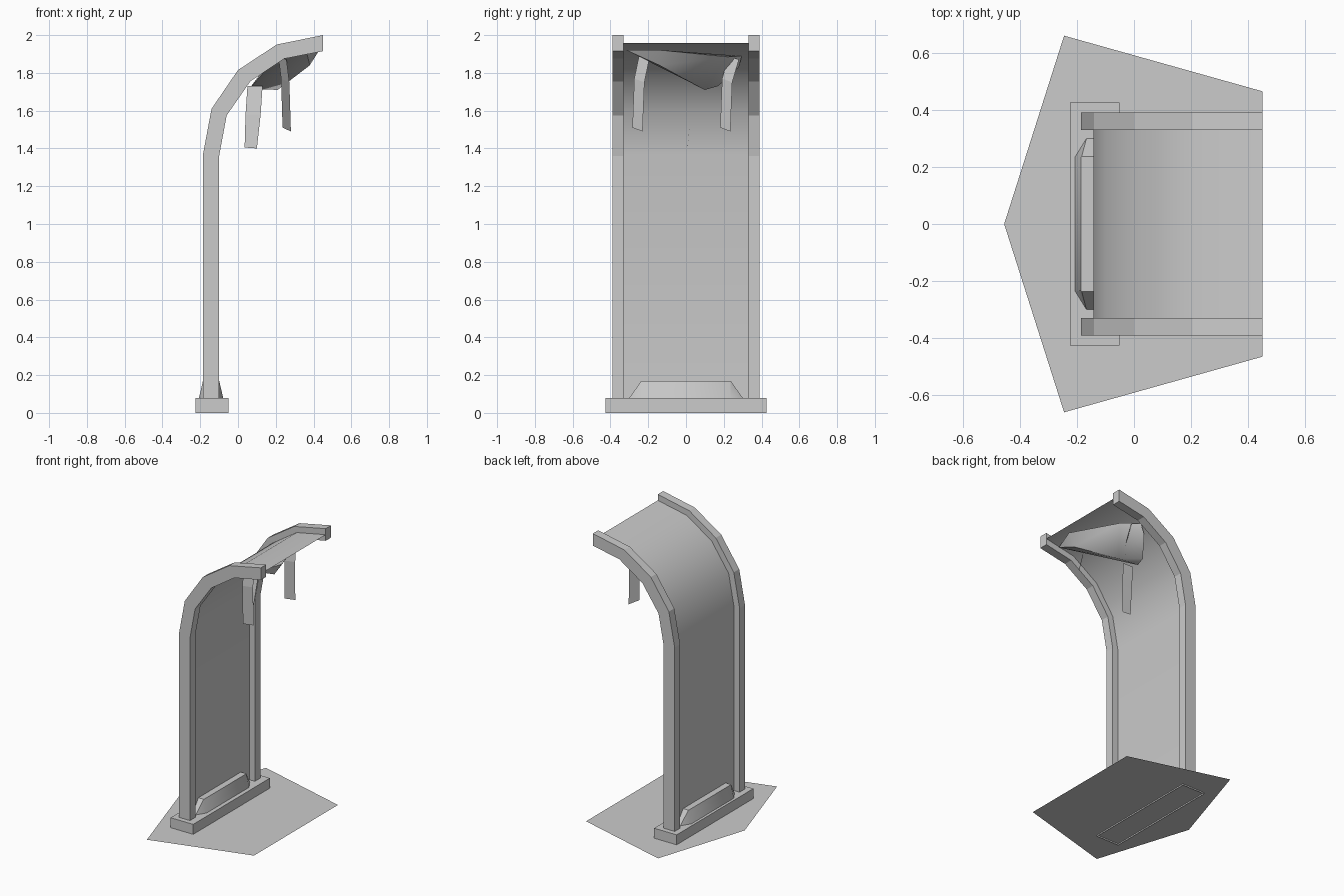
import bpy, bmesh

cube = bpy.data.objects.get("Cube")
if cube:
    bpy.data.objects.remove(cube, do_unlink=True)

# One plain grey for everything
grey = bpy.data.materials.new("plain_grey")
grey.use_nodes = True
colour = (0.6, 0.6, 0.6, 1)
grey.diffuse_color = colour
grey.node_tree.nodes["Principled BSDF"].inputs["Base Color"].default_value = colour


def finish(name, bm, smooth=None):
    """Turn a bmesh into an object; smooth is an optional sharp-edge angle."""
    mesh = bpy.data.meshes.new(name)
    bm.to_mesh(mesh)
    bm.free()
    mesh.materials.append(grey)
    obj = bpy.data.objects.new(name, mesh)
    bpy.context.scene.collection.objects.link(obj)
    if smooth:
        bpy.ops.object.select_all(action='DESELECT')
        obj.select_set(True)
        bpy.context.view_layer.objects.active = obj
        bpy.ops.object.shade_smooth_by_angle(angle=smooth)
    return obj


def loft(name, rings, closed=True, caps=(), smooth=None):
    """Bridge a series of equally long point rows; caps lists rings to fill."""
    bm = bmesh.new()
    rows = [[bm.verts.new(p) for p in ring] for ring in rings]
    n = len(rows[0])
    for a, b in zip(rows, rows[1:]):
        for i in range(n if closed else n - 1):
            j = (i + 1) % n
            bm.faces.new((a[i], a[j], b[j], b[i]))
    for i in caps:
        bm.faces.new(rows[i])
    if closed:
        bmesh.ops.recalc_face_normals(bm, faces=bm.faces)
    return finish(name, bm, smooth)


# Curved side profile shared by the posts and the panel (x, z)
outer = [(-.185, .08), (-.185, 1.37), (-.14, 1.61), (0, 1.815), (.205, 1.95), (.45, 2)]
inner = [(-.10, .08), (-.10, 1.36), (-.06, 1.575), (.065, 1.755), (.245, 1.875), (.45, 1.915)]
middle = [((a + c) / 2, (b + d) / 2) for (a, b), (c, d) in zip(outer, inner)]

# Two curved posts
for name, side in (("left_post", 1), ("right_post", -1)):
    rings = [[(a[0], side * y, a[1]) if k in (0, 1) else (b[0], side * y, b[1])
              for k, y in enumerate((.33, .39, .39, .33))]
             for a, b in zip(outer, inner)]
    loft(name, rings, caps=(0, -1))

# Thin curved panel between the posts
loft("curved_panel", [[(x, -.33, z), (x, .33, z)] for x, z in middle],
     closed=False, smooth=.7)

# Ground sheet
bm = bmesh.new()
bm.faces.new([bm.verts.new((x, y, .01)) for x, y in
              ((-.455, 0), (-.245, -.66), (.45, -.465), (.45, .465), (-.245, .66))])
finish("ground_sheet", bm)


def rectangle(x0, x1, y, z):
    return [(x0, -y, z), (x1, -y, z), (x1, y, z), (x0, y, z)]


# Base block, open underneath
loft("base_block", [rectangle(-.225, -.05, .425, 0), rectangle(-.225, -.05, .425, .08)],
     caps=(1,))


# Sloped kerb with cut corners at the foot of the panel
def octagon(hx, hy, cx, cy, z):
    quarter = [(hx, hy - cy), (hx - cx, hy)]
    pts = quarter + [(-x, y) for x, y in quarter[::-1]]
    pts += [(-x, -y) for x, y in pts]
    return [(-.1425 + x, y, z) for x, y in pts]


loft("foot_kerb", [octagon(.064, .30, .04, .065, .08), octagon(.043, .236, .002, .002, .17)],
     caps=(1,), smooth=.6)

# Draped clump under the canopy
bm = bmesh.new()
for p in ((.36, -.315, 1.92), (.43, -.13, 1.92), (.19, .295, 1.89), (.15, .28, 1.83),
          (.07, .17, 1.73), (.06, .11, 1.715), (.21, .10, 1.71), (.38, -.14, 1.84),
          (.20, -.14, 1.88), (.30, .22, 1.885)):
    bm.verts.new(p)
bmesh.ops.convex_hull(bm, input=bm.verts)
bmesh.ops.recalc_face_normals(bm, faces=bm.faces)
finish("draped_clump", bm, smooth=.8)

# Hanging strips, each a narrow bent sheet
loft("centre_strip", [[(.05, .05, 1.73), (.13, .05, 1.73)],
                      [(.04, .025, 1.58), (.12, .025, 1.58)],
                      [(.035, .008, 1.405), (.10, .008, 1.40)]], closed=False)
for name, y, lean in (("right_strip", -.257, .035), ("left_strip", .208, .045)):
    rows = [(.235, y + lean, 1.88), (.25, y + .01, 1.76), (.258, y, 1.50)]
    loft(name, [[(x - .022, v - .027, z + .01), (x + .022, v + .027, z - .01)]
                for x, v, z in rows], closed=False)
